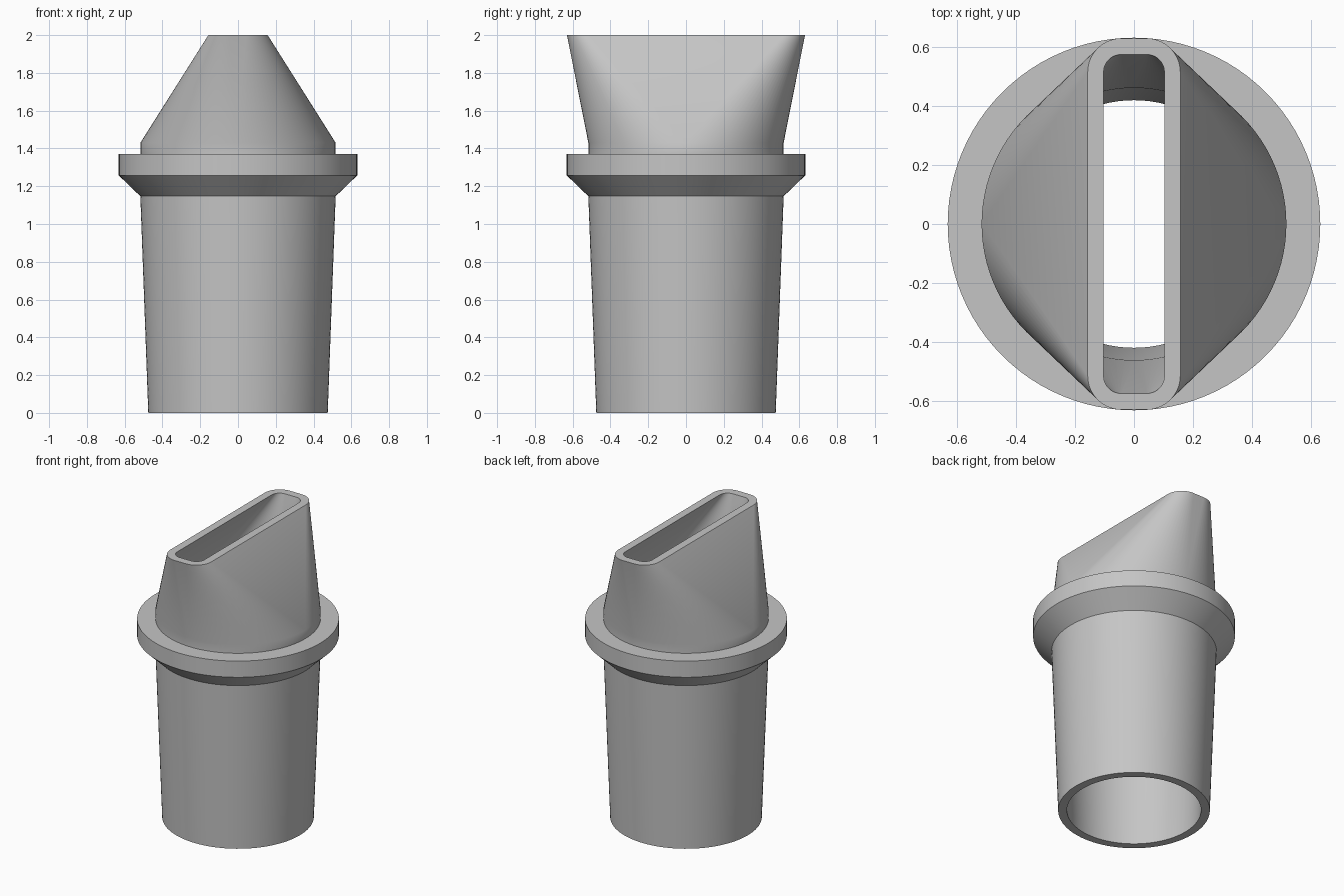
import bpy, bmesh, math

cube = bpy.data.objects.get("Cube")
if cube:
    bpy.data.objects.remove(cube, do_unlink=True)

STEPS = 24  # segments per quarter turn


def ring(bm, hx, hy, r, z):
    """Rounded rectangle of half sizes hx, hy; a circle when both equal r."""
    verts = []
    for q, (sx, sy) in enumerate([(1, 1), (-1, 1), (-1, -1), (1, -1)]):
        for i in range(STEPS + 1):
            a = (q + i / STEPS) * math.pi / 2
            verts.append(bm.verts.new((sx * (hx - r) + r * math.cos(a),
                                       sy * (hy - r) + r * math.sin(a), z)))
    return verts


def circle(r, z):
    return (r, r, r, z)


# Closed wall section: outside going up, then inside going down
sections = [
    circle(0.475, 0.0),          # tapered tube
    circle(0.517, 1.147),
    circle(0.632, 1.258),        # collar with bevelled underside
    circle(0.632, 1.37),
    circle(0.517, 1.37),         # short neck
    circle(0.517, 1.43),
    (0.157, 0.63, 0.115, 2.0),   # flat slot rim
    (0.103, 0.575, 0.06, 2.0),
    circle(0.462, 1.43),         # inner bore
    circle(0.42, 0.0),
]

bm = bmesh.new()
rings = [ring(bm, *s) for s in sections]
count = len(rings[0])
for k, low in enumerate(rings):
    high = rings[(k + 1) % len(rings)]
    for i in range(count):
        j = (i + 1) % count
        bm.faces.new((low[i], low[j], high[j], high[i]))

# Merge doubled circle points so the slot's straight sides become triangles
bmesh.ops.remove_doubles(bm, verts=bm.verts[:], dist=0.0001)
bmesh.ops.recalc_face_normals(bm, faces=bm.faces[:])

mesh = bpy.data.meshes.new("slotted_nozzle")
bm.to_mesh(mesh)
bm.free()
nozzle = bpy.data.objects.new("slotted_nozzle", mesh)
bpy.context.collection.objects.link(nozzle)

# Plain grey plastic
color = (0.56, 0.56, 0.56, 1.0)
grey = bpy.data.materials.new("light_grey")
grey.use_nodes = True
grey.diffuse_color = color
grey.node_tree.nodes["Principled BSDF"].inputs["Base Color"].default_value = color
mesh.materials.append(grey)

# Smooth curved walls, sharp rims
bpy.ops.object.select_all(action='DESELECT')
nozzle.select_set(True)
bpy.context.view_layer.objects.active = nozzle
bpy.ops.object.shade_smooth_by_angle(angle=math.radians(38))
